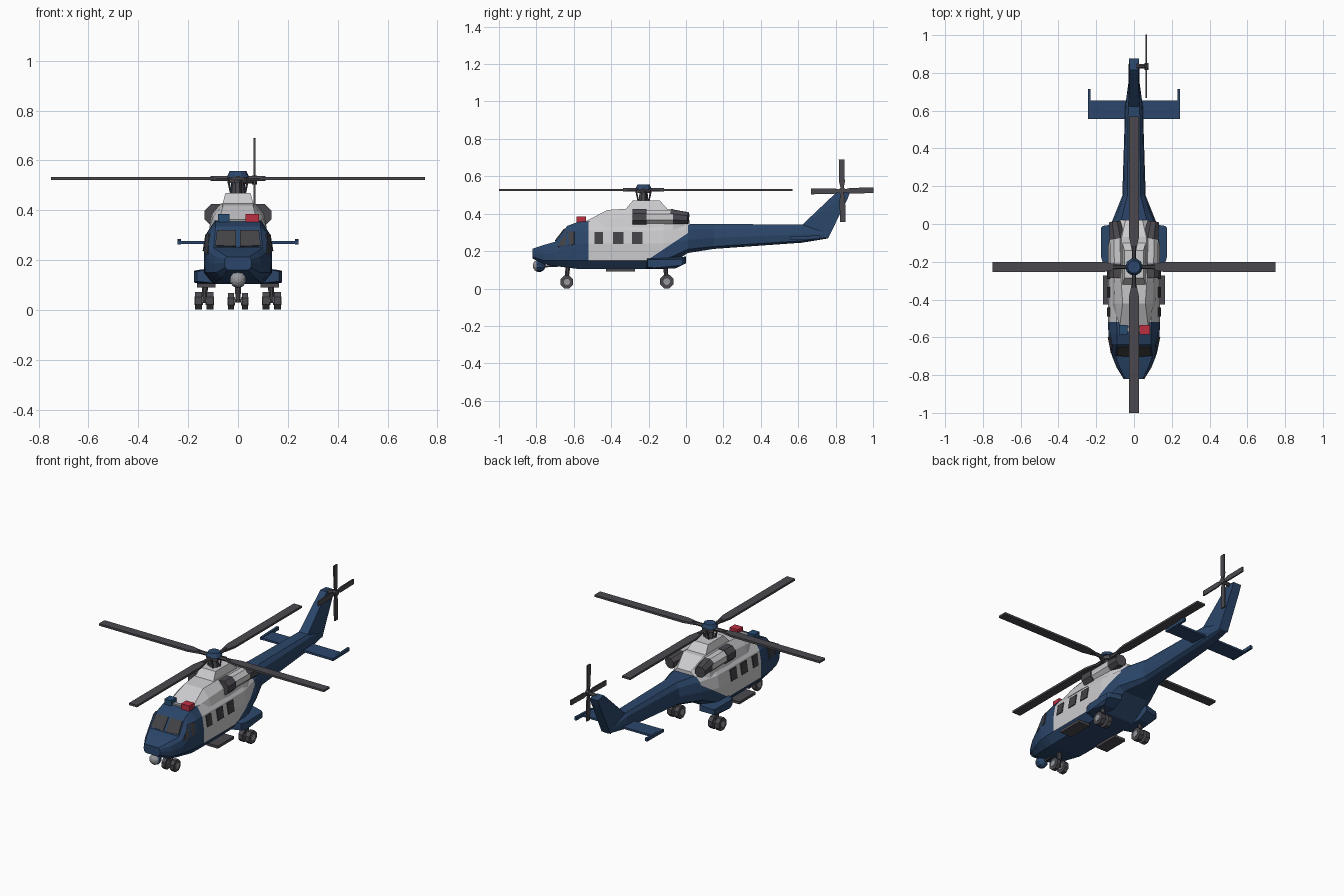
import bpy, bmesh, math
from mathutils import Vector, Matrix
from mathutils.bvhtree import BVHTree

if "Cube" in bpy.data.objects:
    bpy.data.objects.remove(bpy.data.objects["Cube"])


def material(name, r, g, b):
    m = bpy.data.materials.new(name)
    m.diffuse_color = (r, g, b, 1)
    m.use_nodes = True
    m.node_tree.nodes["Principled BSDF"].inputs["Base Color"].default_value = m.diffuse_color
    return m


NAVY = material("navy paint", 0.024, 0.062, 0.145)
WHITE = material("white paint", 0.60, 0.60, 0.62)
DARK = material("dark grey", 0.070, 0.066, 0.078)
GLASS = material("window glass", 0.055, 0.055, 0.062)
GREY = material("light grey metal", 0.30, 0.31, 0.33)
RED = material("red light", 0.50, 0.030, 0.055)
BLUE = material("blue light", 0.020, 0.075, 0.17)


def finish(name, bm, *mats):
    bmesh.ops.recalc_face_normals(bm, faces=bm.faces[:])
    me = bpy.data.meshes.new(name)
    bm.to_mesh(me)
    bm.free()
    for m in mats:
        me.materials.append(m)
    ob = bpy.data.objects.new(name, me)
    bpy.context.collection.objects.link(ob)
    return ob


def hull(name, pts, mat):
    bm = bmesh.new()
    vs = [bm.verts.new(p) for p in pts]
    res = bmesh.ops.convex_hull(bm, input=vs)
    junk = [v for v in res["geom_interior"] if isinstance(v, bmesh.types.BMVert)]
    if junk:
        bmesh.ops.delete(bm, geom=junk, context='VERTS')
    bmesh.ops.dissolve_limit(bm, angle_limit=0.02, verts=bm.verts[:], edges=bm.edges[:])
    return finish(name, bm, mat)


def box(name, x, y, z, mat):
    return hull(name, [(a, b, c) for a in x for b in y for c in z], mat)


def cyl(name, p, q, r1, r2, n, mat):
    p, q = Vector(p), Vector(q)
    d = q - p
    m = Matrix.Translation((p + q) / 2) @ d.to_track_quat('Z', 'Y').to_matrix().to_4x4() \
        @ Matrix.Rotation(math.pi / n, 4, 'Z')
    bm = bmesh.new()
    bmesh.ops.create_cone(bm, cap_ends=True, segments=n, radius1=r1, radius2=r2,
                          depth=d.length, matrix=m)
    return finish(name, bm, mat)


def loft(bm, sections):
    # each section: y, then half outline points (x, z) from bottom to top
    rings = []
    for y, half in sections:
        ring = half + [(-x, z) for x, z in reversed(half)]
        rings.append([bm.verts.new((x, y, z)) for x, z in ring])
    n = len(rings[0])
    for a, b in zip(rings, rings[1:]):
        for i in range(n):
            bm.faces.new((a[i], a[(i + 1) % n], b[(i + 1) % n], b[i]))
    bm.faces.new(rings[0])
    bm.faces.new(rings[-1])


# Fuselage and tail boom: faceted loft, painted white above a stepped line
cabin = [(.10, .105), (.137, .15), (.137, .24), (.125, .31), (.092, .36)]
bm = bmesh.new()
loft(bm, [
    (-.82, [(.04, .16), (.052, .17), (.055, .19), (.052, .205), (.045, .213)]),
    (-.76, [(.065, .13), (.088, .15), (.092, .185), (.088, .215), (.075, .233)]),
    (-.70, [(.08, .12), (.113, .15), (.116, .19), (.112, .23), (.098, .25)]),
    (-.635, [(.09, .112), (.13, .15), (.132, .24), (.12, .30), (.09, .335)]),
    (-.58, [(.098, .105), (.135, .15), (.136, .24), (.124, .31), (.09, .355)]),
    (-.52, cabin),
    (-.12, cabin),
    (.01, [(.08, .19), (.115, .21), (.118, .26), (.10, .315), (.07, .345)]),
    (.15, [(.035, .212), (.055, .225), (.062, .27), (.055, .32), (.035, .345)]),
    (.62, [(.025, .245), (.042, .255), (.047, .29), (.042, .325), (.03, .342)]),
    (.76, [(.015, .268), (.025, .272), (.028, .29), (.026, .30), (.018, .31)]),
])
diag = Vector((0, -.14, .21))
for co, no in (((0, 0, .15), (0, 0, 1)), ((0, -.21, .15), diag)):
    bmesh.ops.bisect_plane(bm, geom=bm.verts[:] + bm.edges[:] + bm.faces[:],
                           dist=1e-5, plane_co=co, plane_no=no)
for f in bm.faces:
    c = f.calc_center_median()
    above = (c - Vector((0, -.21, .15))).dot(diag) > 0
    f.material_index = int(-.52 < c.y < .01 and c.z > .151 and above)
bmesh.ops.recalc_face_normals(bm, faces=bm.faces[:])
tree = BVHTree.FromBMesh(bm)
finish("fuselage", bm, NAVY, WHITE)


def plate(name, pts, direction, mat):
    # thin plate laid on the fuselage skin
    d = Vector(direction)
    hits = [tree.ray_cast(Vector(p) - d, d) for p in pts]
    no = sum((h[1] for h in hits), Vector()).normalized()
    hull(name, [h[0] + no * t for h in hits for t in (-.004, .005)], mat)


# Windows on both sides
for s, side in ((1, "right"), (-1, "left")):
    for i, (a, b) in enumerate(((-.49, -.443), (-.39, -.333), (-.29, -.233))):
        plate(f"{side}_cabin_window_{i + 1}",
              [(0, a, .237), (0, b, .237), (0, b, .302), (0, a, .302)], (-s, 0, 0), GLASS)
    plate(f"{side}_cockpit_window",
          [(0, -.685, .222), (0, -.597, .235), (0, -.597, .305), (0, -.64, .305)],
          (-s, 0, 0), GLASS)
    plate(f"{side}_windshield",
          [(s * .008, 0, .253), (s * .092, 0, .256), (s * .084, 0, .318), (s * .008, 0, .318)],
          (0, 1, 0), GLASS)

# Engine cowling and mast fairing
bm = bmesh.new()
loft(bm, [
    (-.54, [(.085, .33), (.085, .35), (.075, .358)]),
    (-.42, [(.115, .33), (.10, .375), (.06, .42)]),
    (-.30, [(.115, .33), (.105, .385), (.068, .428)]),
    (-.07, [(.115, .31), (.10, .385), (.065, .425)]),
    (.02, [(.085, .30), (.07, .345), (.045, .365)]),
])
finish("engine_cowling", bm, WHITE)
hull("mast_fairing", [(s * x, y, z) for s in (1, -1) for x, y, z in
     ((.065, -.33, .415), (.065, -.09, .415), (.05, -.285, .47), (.05, -.14, .47))], WHITE)

# Engines: intake, nacelle and exhaust on each side
for s, side in ((1, "right"), (-1, "left")):
    cyl(f"{side}_engine_intake", (s * .09, -.285, .382), (s * .09, -.21, .382), .047, .047, 8, DARK)
    cyl(f"{side}_engine_nacelle", (s * .088, -.21, .382), (s * .09, -.07, .382), .042, .042, 8, WHITE)
    cyl(f"{side}_exhaust", (s * .088, -.08, .384), (s * .102, .012, .376), .043, .034, 8, DARK)

# Roof warning lights
box("light_bar", (-.04, .04), (-.572, -.548), (.35, .365), GREY)
box("red_warning_light", (.03, .085), (-.585, -.535), (.35, .386), RED)
box("blue_warning_light", (-.08, -.035), (-.585, -.535), (.35, .386), BLUE)

# Tail fin and stabiliser
hull("tail_fin", [(s * x, y, z) for s in (1, -1) for x, y, z in
     ((.03, .61, .33), (.02, .64, .345), (.03, .76, .27), (.028, .76, .31), (.022, .80, .51),
      (.022, .815, .522), (.027, .877, .515), (.027, .862, .475))], NAVY)
box("stabiliser", (-.24, .24), (.557, .655), (.264, .276), NAVY)
for s, side in ((1, "right"), (-1, "left")):
    hull(f"{side}_stabiliser_tip", [(s * x, y, z) for x in (.229, .243) for y, z in
         ((.557, .262), (.557, .278), (.715, .264), (.715, .284))], NAVY)

# Main rotor
HUB = Vector((0, -.227, .528))
cyl("rotor_mast", HUB - Vector((0, 0, .075)), HUB, .03, .022, 8, DARK)
cyl("rotor_hub", HUB - Vector((0, 0, .018)), HUB + Vector((0, 0, .01)), .036, .036, 8, DARK)
cyl("rotor_cap", HUB + Vector((0, 0, .004)), HUB + Vector((0, 0, .029)), .046, .034, 10, NAVY)
for i in range(4):
    rot = Matrix.Rotation(i * math.pi / 2, 3, 'Z')
    tip = .75 if i % 2 == 0 else (.797 if i == 1 else .773)
    outline = ((.09, -.012), (.16, -.027), (tip, -.027), (tip, .027), (.16, .027), (.09, .012))
    hull(f"main_blade_{i + 1}",
         [HUB + rot @ Vector((r, w, z)) for r, w in outline for z in (-.007, .005)], DARK)
    cyl(f"blade_arm_{i + 1}", HUB, HUB + rot @ Vector((.11, 0, 0)), .011, .011, 6, DARK)
    cyl(f"pitch_link_{i + 1}", HUB + rot @ Vector((.028, .012, -.06)),
        HUB + rot @ Vector((.04, .012, -.005)), .005, .005, 6, DARK)

# Tail rotor on the right of the fin
TAIL = Vector((.066, .835, .522))
cyl("tail_rotor_shaft", (.015, .835, .515), TAIL + Vector((.01, 0, 0)), .012, .012, 8, DARK)
cyl("tail_rotor_hub", TAIL - Vector((.01, 0, 0)), TAIL + Vector((.01, 0, 0)), .02, .02, 8, DARK)
for i in range(4):
    rot = Matrix.Rotation(i * math.pi / 2 + .02, 3, 'X')
    outline = ((.01, -.007), (.045, -.015), (.167, -.015), (.167, .015), (.045, .015), (.01, .007))
    hull(f"tail_blade_{i + 1}",
         [TAIL + rot @ Vector((x, r, w)) for r, w in outline for x in (-.004, .004)], DARK)


def wheel(name, x, y, r, w):
    cyl(name, (x - w / 2, y, r), (x + w / 2, y, r), r * 1.05, r * 1.05, 8, DARK)
    cyl(name + "_cap", (x - w / 2 - .003, y, r), (x + w / 2 + .003, y, r), r * .5, r * .5, 8, GREY)


# Nose gear
cyl("nose_strut", (0, -.64, .035), (0, -.63, .13), .011, .014, 8, DARK)
cyl("nose_axle", (-.035, -.64, .037), (.035, -.64, .037), .008, .008, 6, DARK)
for s, side in ((1, "right"), (-1, "left")):
    wheel(f"{side}_nose_wheel", s * .028, -.637, .035, .024)

    # Main gear, sponson and step
    for x, part in ((.113, "inner"), (.158, "outer")):
        wheel(f"{side}_{part}_main_wheel", s * x, -.103, .037, .028)
    cyl(f"{side}_main_axle", (s * .10, -.103, .037), (s * .165, -.103, .037), .01, .01, 6, DARK)
    cyl(f"{side}_main_strut", (s * .1355, -.103, .035), (s * .13, -.11, .125), .010, .014, 8, DARK)
    hull(f"{side}_sponson", [(s * x, y, z) for x, y, z in
         ((.09, -.215, .107), (.09, -.215, .168), (.165, -.205, .115), (.165, -.205, .155),
          (.176, -.17, .11), (.176, -.17, .155), (.176, -.02, .125), (.176, -.02, .157),
          (.16, -.06, .106), (.09, -.06, .106), (.09, .0, .135), (.09, .0, .17),
          (.165, -.01, .13), (.165, -.01, .16))], NAVY)
    box(f"{side}_step", (s * .09, s * .165), (-.427, -.272), (.09, .106), DARK)

# Camera ball under the nose
bm = bmesh.new()
bmesh.ops.create_uvsphere(bm, u_segments=10, v_segments=8, radius=.034,
                          matrix=Matrix.Translation((0, -.785, .122)) @ Matrix.Rotation(math.pi / 2, 4, 'X'))
for f in bm.faces:
    f.material_index = int(f.calc_center_median().y < -.803)
finish("camera_ball", bm, NAVY, GREY)
cyl("camera_mount", (0, -.785, .14), (0, -.77, .175), .02, .025, 8, NAVY)
cyl("camera_arm", (0, -.76, .118), (0, -.68, .122), .006, .006, 6, DARK)
